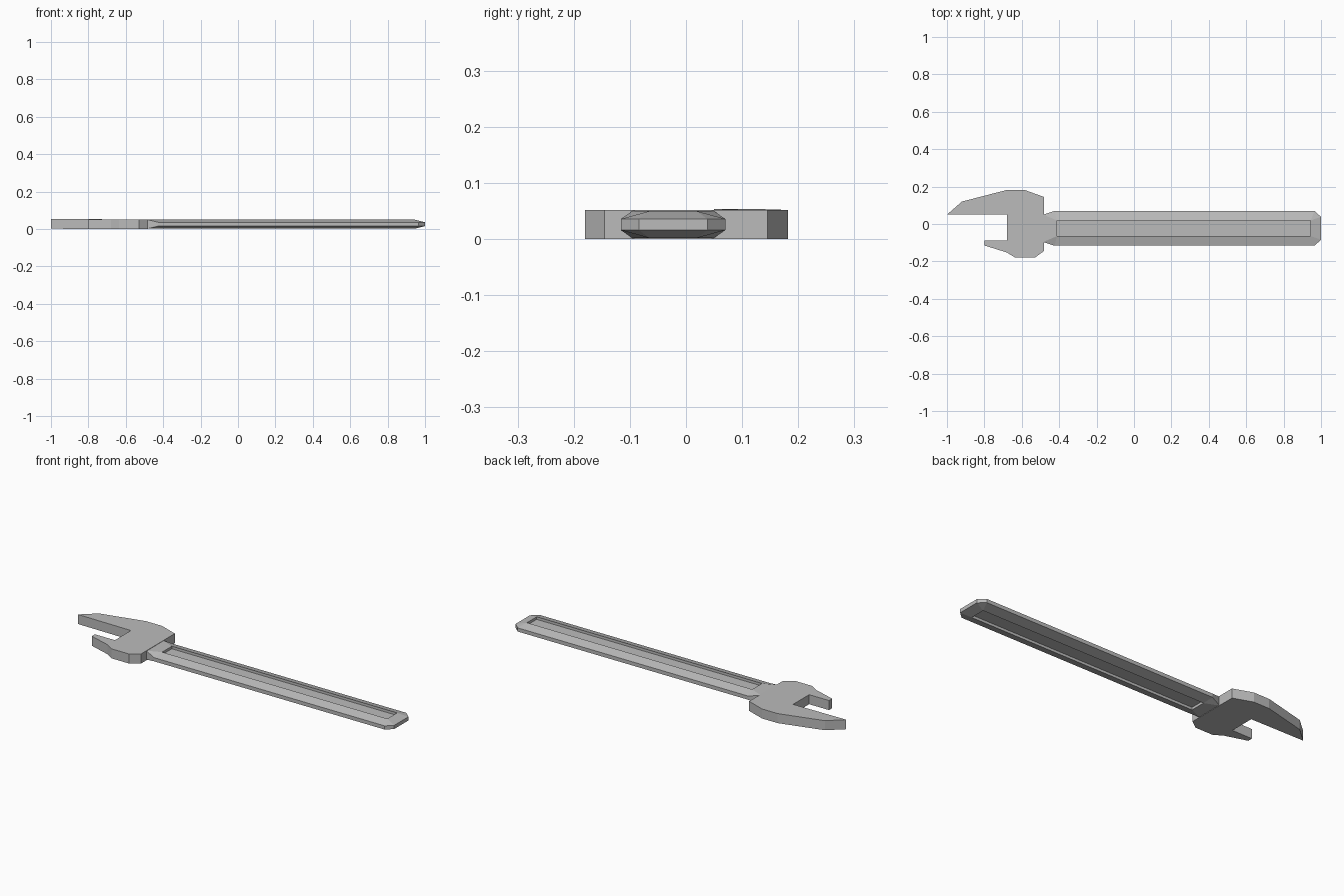
import bpy
import bmesh

cube = bpy.data.objects.get("Cube")
if cube:
    bpy.data.objects.remove(cube, do_unlink=True)

steel = bpy.data.materials.new("steel_grey")
steel.use_nodes = True
GREY = (0.5, 0.5, 0.5, 1.0)
steel.diffuse_color = GREY
steel.node_tree.nodes["Principled BSDF"].inputs["Base Color"].default_value = GREY


def finish(name, bm):
    bmesh.ops.recalc_face_normals(bm, faces=bm.faces)
    mesh = bpy.data.meshes.new(name)
    bm.to_mesh(mesh)
    bm.free()
    mesh.materials.append(steel)
    obj = bpy.data.objects.new(name, mesh)
    bpy.context.collection.objects.link(obj)
    return obj


# Head: open-jaw outline extruded to a plate
HEAD_THICKNESS = 0.052
outline = [
    (-1.0, 0.05), (-0.92, 0.12), (-0.68, 0.182), (-0.585, 0.182),
    (-0.482, 0.145), (-0.482, -0.145), (-0.53, -0.18), (-0.635, -0.18),
    (-0.68, -0.152), (-0.8, -0.115), (-0.8, -0.088), (-0.68, -0.088),
    (-0.68, 0.05),
]
bm = bmesh.new()
face = bm.faces.new([bm.verts.new((x, y, 0)) for x, y in outline])
top = bmesh.ops.extrude_face_region(bm, geom=[face])["geom"]
bmesh.ops.translate(bm, vec=(0, 0, HEAD_THICKNESS),
                    verts=[v for v in top if isinstance(v, bmesh.types.BMVert)])
# the long jaw tip lifts very slightly
for v in bm.verts:
    if v.co.x < -0.9:
        v.co.z += 0.002
finish("wrench_head", bm)

# Handle: chamfered bar with sloping rims and a recessed panel on both sides
MID_Y, MID_Z = -0.023, 0.026
RIM_Z, EDGE_Z, FLOOR_Z = 0.024, 0.010, 0.010
half_outline = [(-0.485, 0.073), (-0.425, 0.093), (0.965, 0.093), (1.0, 0.061)]
octagon = [(x, -y) for x, y in half_outline] + half_outline[::-1]
panel = [(-0.412, -0.042), (0.945, -0.042), (0.945, 0.042), (-0.412, 0.042)]

bm = bmesh.new()


def ring(points, height, side, neck_height=None):
    verts = []
    for x, y in points:
        h = neck_height if neck_height and x < -0.45 else height
        verts.append(bm.verts.new((x, MID_Y + y, MID_Z + side * h)))
    return verts


def bridge(a, b):
    n = len(a)
    for i in range(n):
        j = (i + 1) % n
        bm.faces.new((a[i], a[j], b[j], b[i]))


edges = []
for side in (1, -1):
    outer = ring(octagon, EDGE_Z, side, RIM_Z)
    rim = ring(panel, RIM_Z, side)
    floor = ring(panel, FLOOR_Z, side)
    for k in range(4):
        n = (k + 1) % 4
        bm.faces.new((outer[2 * k], outer[2 * k + 1], rim[k]))
        bm.faces.new((outer[2 * k + 1], outer[2 * n], rim[n], rim[k]))
    bridge(rim, floor)
    bm.faces.new(floor)
    edges.append(outer)
bridge(*edges)
finish("wrench_handle", bm)
